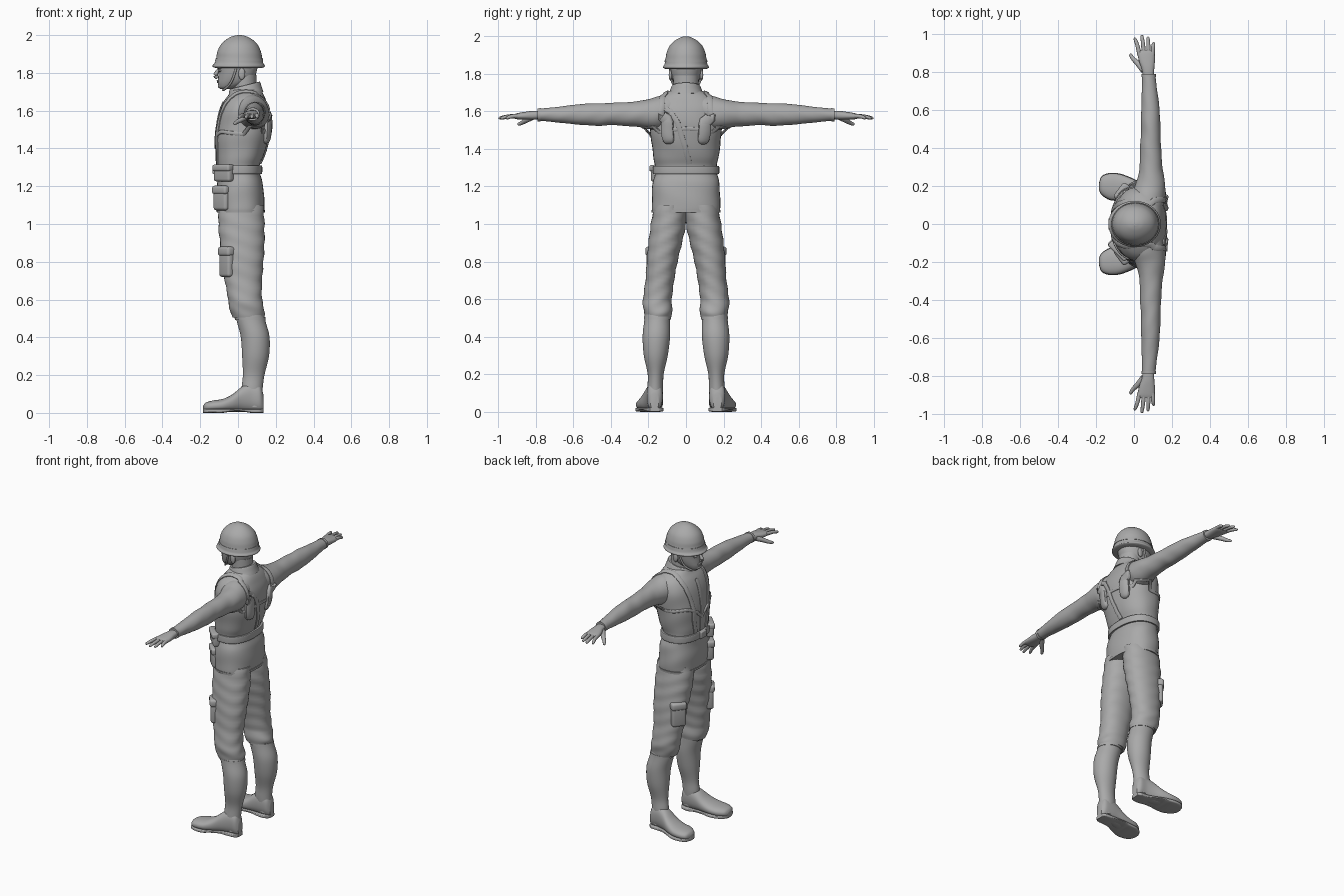
import bpy, bmesh, math
from mathutils import Vector, Matrix
from mathutils.bvhtree import BVHTree

grey = bpy.data.materials.new("matte grey")
grey.diffuse_color = (0.4, 0.4, 0.4, 1)


def finish(name, bm, angle=40):
    bmesh.ops.recalc_face_normals(bm, faces=bm.faces)
    me = bpy.data.meshes.new(name)
    bm.to_mesh(me)
    bm.free()
    me.materials.append(grey)
    ob = bpy.data.objects.new(name, me)
    bpy.context.collection.objects.link(ob)
    bpy.ops.object.select_all(action='DESELECT')
    ob.select_set(True)
    bpy.context.view_layer.objects.active = ob
    bpy.ops.object.shade_smooth_by_angle(angle=math.radians(angle))
    return ob


def resample(rows, steps):
    # Catmull-Rom through rows of numbers
    out = []
    for i in range(len(rows) - 1):
        p = [rows[max(i - 1, 0)], rows[i], rows[i + 1], rows[min(i + 2, len(rows) - 1)]]
        for k in range(steps):
            t = k / steps
            out.append([0.5 * (2 * b + (c - a) * t + (2 * a - 5 * b + 4 * c - d) * t * t
                               + (3 * b - a - 3 * c + d) * t ** 3) for a, b, c, d in zip(*p)])
    return out + [list(rows[-1])]


def skin(bm, rings):
    rings = [[bm.verts.new(v) for v in r] for r in rings]
    n = len(rings[0])
    for a, b in zip(rings, rings[1:]):
        for i in range(n):
            bm.faces.new((a[i], a[(i + 1) % n], b[(i + 1) % n], b[i]))
    bm.faces.new(rings[0])
    bm.faces.new(rings[-1])


def loft(name, rows, axis='z', n=2.0, side=1, fold=0, k=60, shear=0, steps=5, seg=36):
    # rows: position on axis, then low/high limits of the two cross directions
    bm = bmesh.new()
    rings = []
    for t, a0, a1, b0, b1 in resample(rows, steps):
        ring = []
        for i in range(seg):
            g = 2 * math.pi * i / seg
            c, s = math.cos(g), math.sin(g)
            r = 1 + fold * math.sin(t * k + 2.2 * math.sin(g + 0.6) + 1.3 * math.sin(2 * g))
            u = (a0 + a1) / 2 + (a1 - a0) / 2 * r * math.copysign(abs(c) ** (2 / n), c)
            v = (b0 + b1) / 2 + (b1 - b0) / 2 * r * math.copysign(abs(s) ** (2 / n), s)
            x, y, z = {'z': (u, v, t), 'y': (u, t, v), 'x': (t, u, v)}[axis]
            ring.append((x, y * side, z + shear * x))
        rings.append(ring)
    skin(bm, rings)
    return finish(name, bm)


def sym(rows):
    return [(z, a, b, -y, y) for z, a, b, y in rows]


def tube(name, pts, side=1):
    # pts: x, y, z, radius
    pts = resample(pts, 4)
    pos = [Vector(p[:3]) for p in pts]
    rings = []
    for i, p in enumerate(pos):
        d = pos[min(i + 1, len(pos) - 1)] - pos[max(i - 1, 0)]
        q = d.to_track_quat('Z', 'Y')
        ring = [p + q @ Vector((math.cos(j * math.pi / 6), math.sin(j * math.pi / 6), 0)) * pts[i][3]
                for j in range(12)]
        rings.append([(v.x, v.y * side, v.z) for v in ring])
    bm = bmesh.new()
    skin(bm, rings)
    return finish(name, bm)


def ball(name, loc, size):
    bm = bmesh.new()
    bmesh.ops.create_uvsphere(bm, u_segments=20, v_segments=12, radius=1,
                              matrix=Matrix.Translation(loc) @ Matrix.Diagonal((*size, 1)))
    return finish(name, bm)


def pouch(name, loc, size, yaw=0):
    bm = bmesh.new()
    bmesh.ops.create_cube(bm, size=1, matrix=Matrix.Diagonal((*size, 1)))
    bmesh.ops.bevel(bm, geom=bm.edges[:], offset=min(size) * 0.3, segments=3, profile=0.5, affect='EDGES')
    bm.transform(Matrix.Translation(loc) @ Matrix.Rotation(yaw, 4, 'Z'))
    return finish(name, bm)


# Jacket body
body_rows = sym([(1.062, -.108, .138, .178), (1.085, -.112, .14, .182), (1.15, -.115, .138, .182),
                 (1.22, -.11, .13, .177), (1.27, -.11, .115, .165), (1.31, -.11, .115, .165),
                 (1.36, -.115, .135, .174), (1.45, -.118, .16, .186), (1.53, -.112, .17, .192),
                 (1.60, -.095, .166, .195), (1.65, -.075, .15, .175), (1.685, -.05, .135, .135),
                 (1.715, -.03, .115, .075)])
jacket = loft("jacket", body_rows, n=2.35, fold=.008, k=45)
loft("jacket_hem", sym([(1.06, -.112, .142, .183), (1.075, -.114, .143, .185)]), n=2.35)
loft("belt", sym([(1.266, -.118, .123, .173), (1.27, -.124, .128, .177), (1.306, -.124, .128, .177),
                  (1.31, -.118, .123, .173)]), n=2.35)
pouch("belt_buckle", (-.125, 0, 1.288), (.02, .06, .045))
loft("collar", sym([(1.665, -.055, .135, .105), (1.69, -.05, .127, .09), (1.722, -.045, .117, .078),
                    (1.724, -.038, .11, .072)]), shear=.25)

# Sleeves and hands
arm_rows = [(.08, 0, .15, 1.52, 1.69), (.15, -.01, .165, 1.5, 1.68), (.2, .005, .165, 1.508, 1.665),
            (.25, .02, .158, 1.516, 1.655), (.3, .03, .15, 1.521, 1.65), (.4, .032, .143, 1.527, 1.645),
            (.47, .037, .14, 1.523, 1.643), (.55, .037, .138, 1.528, 1.64), (.65, .04, .13, 1.537, 1.628),
            (.72, .042, .12, 1.545, 1.62), (.79, .043, .112, 1.55, 1.613)]
hand_rows = [(.77, .05, .105, 1.56, 1.603), (.82, .04, .107, 1.556, 1.602), (.86, .026, .11, 1.556, 1.597),
             (.9, .02, .109, 1.558, 1.59), (.918, .028, .104, 1.564, 1.584)]
fingers = {"index": (.03, .006, .983), "middle": (.053, .042, .998),
           "ring": (.077, .074, .988), "little": (.098, .103, .96)}
arms = []
for s, tag in ((1, "right"), (-1, "left")):
    arms.append(loft(tag + "_sleeve", arm_rows, 'y', side=s, fold=.012, k=50))
    loft(tag + "_cuff", [(.775, .04, .116, 1.547, 1.617), (.792, .04, .115, 1.547, 1.616)], 'y', side=s)
    loft(tag + "_hand", hand_rows, 'y', n=2.4, side=s)
    for f, (x0, x1, y1) in fingers.items():
        tube(f"{tag}_{f}_finger", [(x0, .89, 1.576, .0115), ((x0 + x1) / 2, (.9 + y1) / 2, 1.573, .0105),
                                   (x1, y1 - .008, 1.565, .008), (x1, y1, 1.564, .003)], s)
    tube(tag + "_thumb", [(.05, .81, 1.573, .016), (.022, .845, 1.556, .0145), (-.005, .872, 1.54, .011),
                          (-.018, .892, 1.532, .008), (-.021, .897, 1.53, .003)], s)

# Webbing laid over the jacket and shoulders
verts, polys = [], []
for ob in [jacket] + arms:
    base = len(verts)
    verts += [v.co.copy() for v in ob.data.vertices]
    polys += [[base + i for i in p.vertices] for p in ob.data.polygons]
cloth = BVHTree.FromPolygons(verts, polys)


def strap(name, pts, width=.03, thick=.007, rounded=False):
    hits = [cloth.find_nearest(Vector(p))[:2] for p in resample(pts, 8)]
    rings, last = [], len(hits) - 1
    for i, (p, nrm) in enumerate(hits):
        d = hits[min(i + 1, last)][0] - hits[max(i - 1, 0)][0]
        w = nrm.cross(d).normalized() * width / 2
        h = thick
        if rounded:
            e = math.sqrt(max(.05, 1 - abs(2 * i / last - 1) ** 4))
            w, h = w * e, h * e
        rings.append([p - w - nrm * .006, p - w + nrm * h * .6, p - w * .7 + nrm * h,
                      p + w * .7 + nrm * h, p + w + nrm * h * .6, p + w - nrm * .006])
    bm = bmesh.new()
    skin(bm, rings)
    finish(name, bm, 50)


for s, tag in ((1, "right"), (-1, "left")):
    strap(tag + "_shoulder_strap", [(-.15, .06 * s, 1.31), (-.16, .085 * s, 1.43), (-.15, .11 * s, 1.57),
                                    (-.08, .13 * s, 1.68), (.04, .13 * s, 1.75), (.16, .13 * s, 1.69),
                                    (.21, .12 * s, 1.6), (.21, .105 * s, 1.5)])
    strap(tag + "_back_pad", [(.21, .115 * s, 1.575), (.21, .115 * s, 1.5), (.2, .105 * s, 1.41)],
          .065, .02, True)
    strap(tag + "_chest_strap", [(-.17, 0, 1.4), (-.17, .06 * s, 1.45), (-.13, .14 * s, 1.49),
                                 (-.04, .23 * s, 1.48)], .02)
    strap(tag + "_side_strap", [(-.04, .23 * s, 1.48), (.06, .24 * s, 1.47), (.15, .19 * s, 1.48),
                                (.21, .1 * s, 1.495), (.23, 0, 1.5)], .02, .005)
strap("back_diagonal_strap", [(.21, -.1, 1.62), (.22, -.045, 1.52), (.2, -.01, 1.41), (.17, .02, 1.3)], .028)
strap("front_placket", [(-.1, 0, 1.66), (-.16, 0, 1.55), (-.17, 0, 1.42), (-.16, 0, 1.31)], .03, .004)

# Belt pouch and skirt pocket on the left front
yaw = math.radians(45)
pouch("belt_pouch", (-.075, -.135, 1.27), (.045, .12, .09), yaw)
pouch("belt_pouch_flap", (-.078, -.138, 1.297), (.05, .125, .035), yaw)
pouch("skirt_pocket", (-.082, -.122, 1.137), (.055, .1, .13), yaw)
pouch("skirt_pocket_flap", (-.084, -.124, 1.18), (.061, .106, .045), yaw)

# Trousers, boots and thigh pockets
leg_rows = [(.505, -.03, .137, .077, .219), (.53, -.037, .142, .074, .224), (.57, -.05, .133, .075, .23),
            (.61, -.053, .127, .075, .228), (.7, -.07, .127, .063, .216), (.8, -.08, .135, .045, .21),
            (.9, -.095, .14, .021, .2), (1, -.104, .14, .0, .187), (1.1, -.1, .135, -.003, .17)]
shaft_rows = [(.03, .045, .128, .128, .204), (.12, .02, .13, .122, .206), (.2, .026, .14, .119, .204),
              (.3, .022, .164, .097, .225), (.4, .015, .167, .085, .231), (.48, -.005, .147, .085, .223),
              (.53, -.015, .135, .085, .218)]
foot_rows = [(-.184, .18, .215, .012, .038), (-.17, .155, .25, .008, .055), (-.13, .13, .266, .006, .066),
             (-.08, .124, .264, .006, .074), (-.03, .122, .248, .006, .098), (.02, .122, .226, .006, .138),
             (.07, .122, .212, .006, .16), (.115, .127, .207, .006, .15), (.134, .145, .19, .01, .1)]
sole_rows = [(x, a - .003, b + .003, 0 if x > .05 or x < -.04 else .008, .022) for x, a, b, _, _ in foot_rows]
for s, tag in ((1, "right"), (-1, "left")):
    loft(tag + "_trouser_leg", leg_rows, n=2.15, side=s, fold=.022, k=75)
    loft(tag + "_boot_shaft", shaft_rows, side=s)
    loft(tag + "_boot_top", [(.492, -.015, .147, .08, .224), (.508, -.019, .144, .08, .223)], side=s)
    loft(tag + "_foot", foot_rows, 'x', n=2.3, side=s)
    loft(tag + "_sole", sole_rows, 'x', n=5, side=s)
    turn = -math.radians(37) * s
    pouch(tag + "_thigh_pocket", (-.058, .165 * s, .8), (.05, .09, .16), turn)
    pouch(tag + "_thigh_pocket_flap", (-.06, .167 * s, .855), (.057, .097, .05), turn)

# Head and face
loft("neck", sym([(1.65, -.03, .1, .07), (1.72, -.028, .098, .067), (1.79, -.03, .097, .068)]))
loft("head", sym([(1.714, -.092, -.045, .022), (1.724, -.101, 0, .042), (1.745, -.106, .06, .06),
                  (1.77, -.105, .086, .072), (1.8, -.104, .097, .08), (1.84, -.107, .105, .085),
                  (1.88, -.1, .105, .083)]), n=2.2)
tube("nose", [(-.1, 0, 1.822, .008), (-.113, 0, 1.802, .01), (-.119, 0, 1.785, .012), (-.108, 0, 1.774, .009)])
ball("upper_lip", (-.105, 0, 1.758), (.008, .024, .005))
ball("lower_lip", (-.104, 0, 1.75), (.008, .02, .005))
ball("chin", (-.092, 0, 1.731), (.015, .024, .014))
for s, tag in ((1, "right"), (-1, "left")):
    ball(tag + "_ear", (.02, .083 * s, 1.795), (.018, .009, .031))
    ball(tag + "_eye", (-.092, .034 * s, 1.811), (.012, .014, .007))
    ball(tag + "_brow", (-.096, .035 * s, 1.828), (.013, .024, .007))
    tube(tag + "_chin_strap", [(-.005, .086 * s, 1.845, .006), (-.02, .082 * s, 1.79, .006),
                               (-.04, .068 * s, 1.745, .006), (-.07, .035 * s, 1.714, .006),
                               (-.078, 0, 1.71, .006)])

# Helmet with flared rim and band
loft("helmet", sym([(1.827, -.122, .13, .112), (1.832, -.134, .141, .121), (1.84, -.134, .141, .121),
                    (1.852, -.124, .134, .114), (1.88, -.115, .128, .109), (1.91, -.11, .122, .104),
                    (1.945, -.094, .107, .09), (1.972, -.068, .082, .066), (1.992, -.035, .049, .034),
                    (2, -.003, .017, .009)]), seg=48)
loft("helmet_band", sym([(1.862, -.122, .134, .115), (1.876, -.119, .131, .112)]), seg=48)
